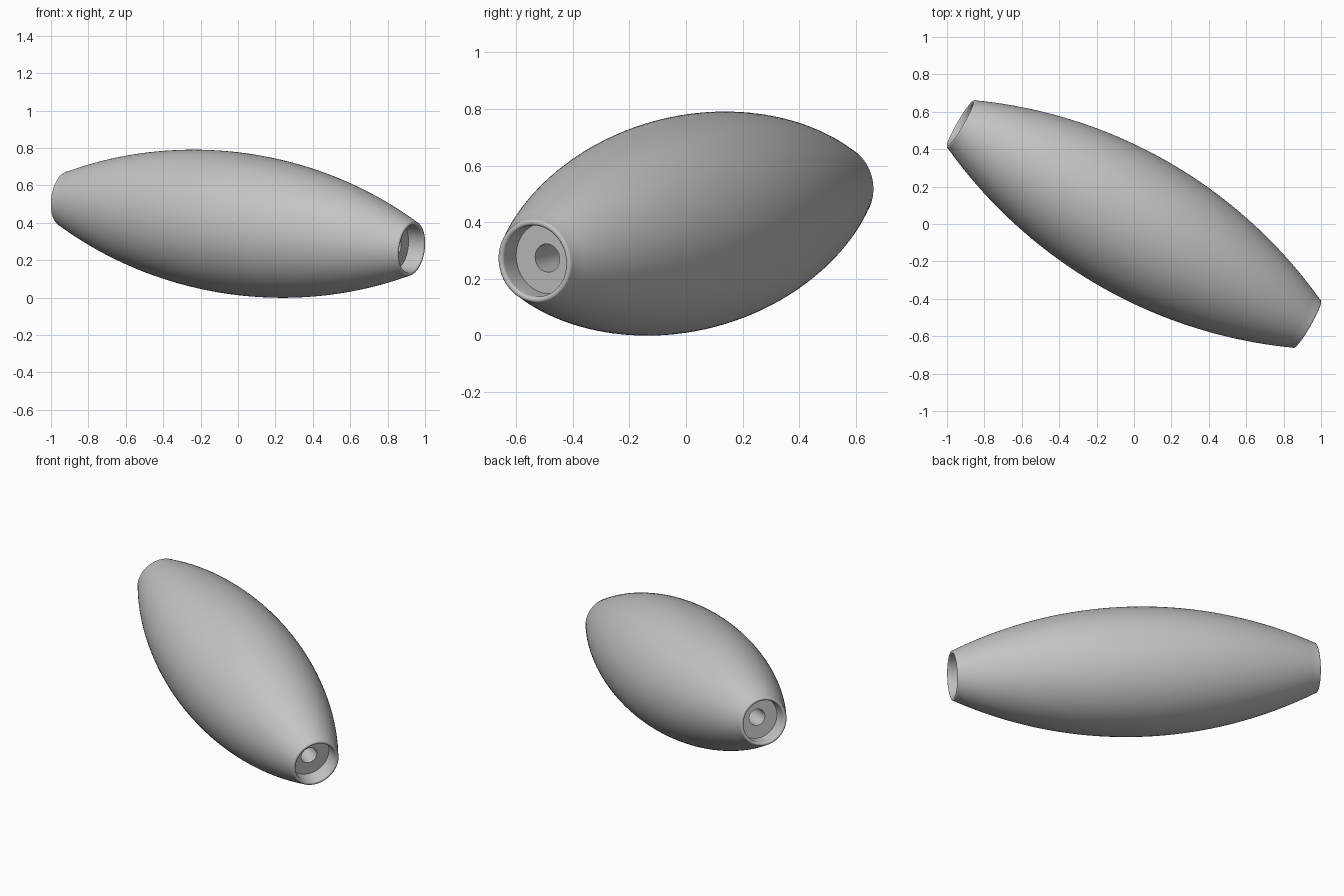
import bpy
import bmesh
import math
from mathutils import Vector, Matrix

cube = bpy.data.objects.get("Cube")
if cube:
    bpy.data.objects.remove(cube, do_unlink=True)

HALF = 1.081       # half length along the axis
R_MAX = 0.379      # radius at the middle
R_END = 0.149      # outer radius at the ends
R_CUP = 0.127      # radius of the end recess
R_BORE = 0.05      # radius of the through hole
DEPTH = 0.095      # depth of the end recess
SIDES = 96
AXIS = Vector((0.925, -0.535, -0.133))
CENTRE = Vector((0, 0, 0.395))

# Material
grey = bpy.data.materials.new("plain_grey")
grey.use_nodes = True
colour = (0.55, 0.55, 0.55, 1)
grey.diffuse_color = colour
grey.node_tree.nodes["Principled BSDF"].inputs["Base Color"].default_value = colour

# Half profile (radius, distance): belly arc, rounded lip, recess, bore
lip = (R_END - R_CUP) / 2
edge = HALF - lip
sag = R_MAX - R_END
arc_r = (edge ** 2 + sag ** 2) / (2 * sag)
half = []
for i in range(25):
    t = edge * i / 24
    half.append((R_MAX - arc_r + math.sqrt(arc_r ** 2 - t ** 2), t))
for i in range(1, 9):
    a = math.pi * i / 8
    half.append((R_CUP + lip + lip * math.cos(a), edge + lip * math.sin(a)))
half += [(R_CUP, HALF - DEPTH), (R_BORE, HALF - DEPTH)]

# Mirror the profile and close it along the bore
profile = [(r, -t) for r, t in reversed(half[1:])] + half
profile.append(profile[0])

# Revolve the profile into the hollow spindle
bm = bmesh.new()
verts = [bm.verts.new((r, 0, t)) for r, t in profile]
edges = [bm.edges.new(pair) for pair in zip(verts, verts[1:])]
bmesh.ops.spin(bm, geom=verts + edges, cent=(0, 0, 0), axis=(0, 0, 1),
               angle=2 * math.pi, steps=SIDES, use_merge=True)
bmesh.ops.remove_doubles(bm, verts=bm.verts, dist=0.0001)
bmesh.ops.recalc_face_normals(bm, faces=bm.faces)

# Tilt the spindle into place
turn = AXIS.to_track_quat('Z', 'Y').to_matrix().to_4x4()
bm.transform(Matrix.Translation(CENTRE) @ turn)

mesh = bpy.data.meshes.new("spindle_body")
bm.to_mesh(mesh)
bm.free()
mesh.materials.append(grey)
body = bpy.data.objects.new("spindle_body", mesh)
bpy.context.collection.objects.link(body)
bpy.ops.object.select_all(action='DESELECT')
body.select_set(True)
bpy.context.view_layer.objects.active = body
bpy.ops.object.shade_smooth_by_angle(angle=math.radians(35))
